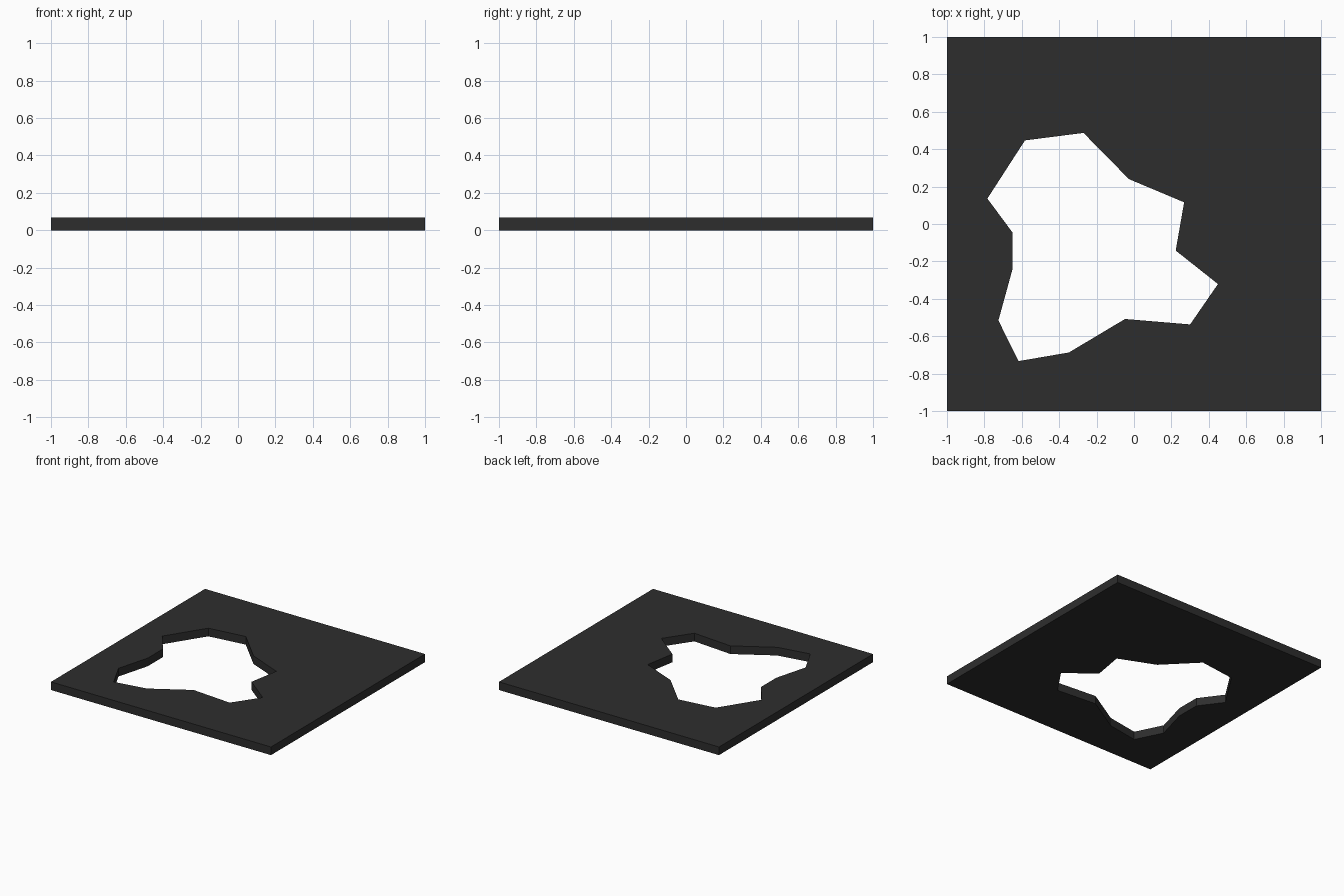
import bpy, bmesh

if "Cube" in bpy.data.objects:
    bpy.data.objects.remove(bpy.data.objects["Cube"])

THICK = 0.067
OUTER = [(-1, -1), (1, -1), (1, 1), (-1, 1)]
HOLE = [(-0.583, 0.447), (-0.27, 0.487), (-0.027, 0.24), (0.268, 0.116),
        (0.223, -0.142), (0.449, -0.321), (0.30, -0.537), (-0.048, -0.508),
        (-0.348, -0.687), (-0.617, -0.733), (-0.725, -0.516), (-0.65, -0.243),
        (-0.65, -0.045), (-0.784, 0.136)]

charcoal = bpy.data.materials.new("charcoal")
charcoal.diffuse_color = (0.027, 0.027, 0.027, 1)
charcoal.use_nodes = True
charcoal.node_tree.nodes["Principled BSDF"].inputs["Base Color"].default_value = charcoal.diffuse_color

bm = bmesh.new()


def loop(points):
    """Closed ring of edges at z = 0."""
    vs = [bm.verts.new((x, y, 0)) for x, y in points]
    return [bm.edges.new((a, b)) for a, b in zip(vs, vs[1:] + vs[:1])]


# Flat square sheet with the irregular opening
edges = loop(OUTER) + loop(HOLE)
bmesh.ops.triangle_fill(bm, use_beauty=True, use_dissolve=False, edges=edges)

# Thicken upward into a slab
ext = bmesh.ops.extrude_face_region(bm, geom=bm.faces[:], use_keep_orig=True)
top = [g for g in ext["geom"] if isinstance(g, bmesh.types.BMVert)]
bmesh.ops.translate(bm, vec=(0, 0, THICK), verts=top)
bmesh.ops.recalc_face_normals(bm, faces=bm.faces[:])

mesh = bpy.data.meshes.new("slab_with_opening")
bm.to_mesh(mesh)
bm.free()
mesh.materials.append(charcoal)
bpy.context.collection.objects.link(bpy.data.objects.new("slab_with_opening", mesh))
